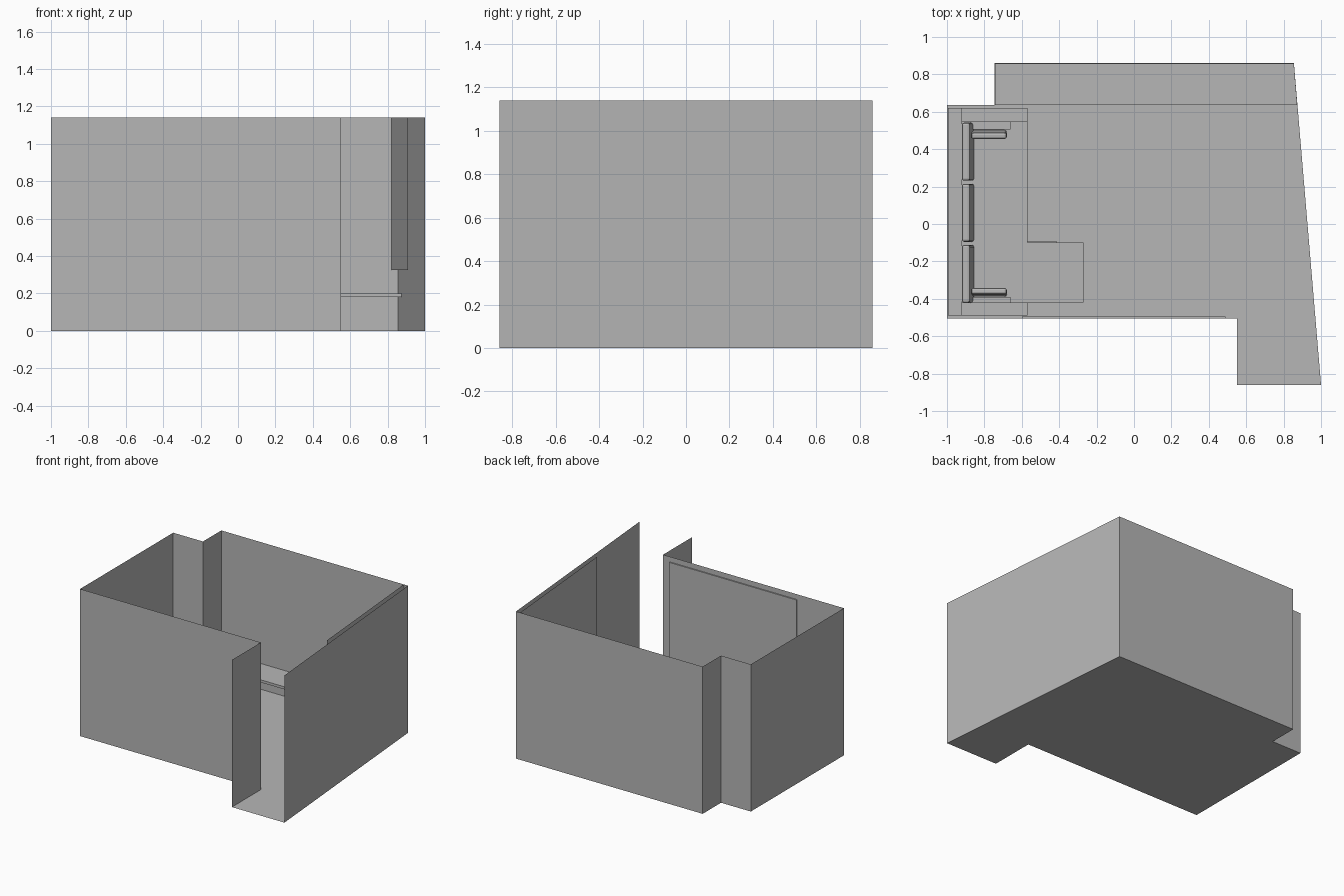
import bpy
import bmesh
import math
from mathutils import Matrix

if "Cube" in bpy.data.objects:
    bpy.data.objects.remove(bpy.data.objects["Cube"], do_unlink=True)

GREY = (0.47, 0.47, 0.47, 1)
mat = bpy.data.materials.new("plain_grey")
mat.use_nodes = True
mat.diffuse_color = GREY
mat.node_tree.nodes["Principled BSDF"].inputs["Base Color"].default_value = GREY


def finish(name, bm):
    mesh = bpy.data.meshes.new(name)
    bm.to_mesh(mesh)
    bm.free()
    mesh.materials.append(mat)
    obj = bpy.data.objects.new(name, mesh)
    bpy.context.collection.objects.link(obj)
    return obj


def prism(name, outline, z0, z1):
    """Closed solid raised from a plan outline."""
    bm = bmesh.new()
    base = bm.faces.new([bm.verts.new((x, y, z0)) for x, y in outline])
    res = bmesh.ops.extrude_face_region(bm, geom=[base])
    top = [v for v in res["geom"] if isinstance(v, bmesh.types.BMVert)]
    bmesh.ops.translate(bm, verts=top, vec=(0, 0, z1 - z0))
    bmesh.ops.recalc_face_normals(bm, faces=bm.faces)
    return finish(name, bm)


def box(name, x0, x1, y0, y1, z0, z1):
    return prism(name, [(x0, y0), (x1, y0), (x1, y1), (x0, y1)], z0, z1)


def sheet(name, path, z0, z1):
    """Thin upright surface following a plan path."""
    bm = bmesh.new()
    low = [bm.verts.new((x, y, z0)) for x, y in path]
    high = [bm.verts.new((x, y, z1)) for x, y in path]
    for i in range(len(path) - 1):
        bm.faces.new((low[i], high[i], high[i + 1], low[i + 1]))
    return finish(name, bm)


def cushion(name, centre, size, axis, degrees):
    """Leaning cushion with softened edges."""
    bm = bmesh.new()
    bmesh.ops.create_cube(bm, size=1)
    bmesh.ops.scale(bm, verts=bm.verts, vec=size)
    bmesh.ops.bevel(bm, geom=bm.edges[:], offset=0.012, segments=2,
                    profile=0.5, affect='EDGES')
    bmesh.ops.transform(bm, verts=bm.verts, matrix=Matrix.Translation(centre)
                        @ Matrix.Rotation(math.radians(degrees), 4, axis))
    return finish(name, bm)


# Room shell: floor and open-topped walls with a doorway at the front
HEIGHT = 1.14
plan = [(1, -0.86), (0.855, 0.86), (-0.745, 0.86), (-0.745, 0.635),
        (-1, 0.635), (-1, -0.505), (0.55, -0.505), (0.55, -0.86)]
bm = bmesh.new()
bm.faces.new([bm.verts.new((x, y, 0)) for x, y in plan])
finish("floor", bm)
sheet("walls", plan, 0, HEIGHT)

# Hanging blind along the slanted wall
sheet("window_blind", [(0.91, -0.21), (0.82, 0.858)], 0.325, HEIGHT)

# Raised panel on the front wall
box("wall_panel", -0.6, 0.49, -0.504, -0.495, 0.04, 1.1)

# Long shelf across the back alcove
prism("back_shelf", [(-0.744, 0.637), (0.873, 0.637), (0.855, 0.859),
                     (-0.744, 0.859)], 0.18, 0.2)

# Corner sofa
box("sofa_back", -0.995, -0.92, -0.49, 0.62, 0.02, 0.32)
for label, y0, y1 in (("left", 0.545, 0.62), ("right", -0.49, -0.42)):
    box("sofa_arm_" + label, -0.92, -0.57, y0, y1, 0.02, 0.28)
box("sofa_base", -0.92, -0.575, -0.42, 0.545, 0.02, 0.12)
box("chaise_base", -0.575, -0.415, -0.42, -0.09, 0.02, 0.12)
prism("sofa_seat", [(-0.92, -0.42), (-0.27, -0.42), (-0.27, -0.1),
                    (-0.57, -0.1), (-0.57, 0.545), (-0.92, 0.545)], 0.12, 0.2)
for label, y0, y1 in (("left", 0.505, 0.545), ("right", -0.42, -0.39)):
    box("arm_pad_" + label, -0.92, -0.66, y0, y1, 0.2, 0.26)

# Back cushions lean on the backrest, side cushions lean on the arms
for i, y in enumerate((-0.267, 0.06, 0.387)):
    cushion("back_cushion_%d" % (i + 1), (-0.888, y, 0.29),
            (0.045, 0.31, 0.19), 'Y', -7)
for label, y, tilt in (("left", 0.478, 5), ("right", -0.365, -5)):
    cushion("side_cushion_" + label, (-0.775, y, 0.275),
            (0.19, 0.035, 0.16), 'X', tilt)
